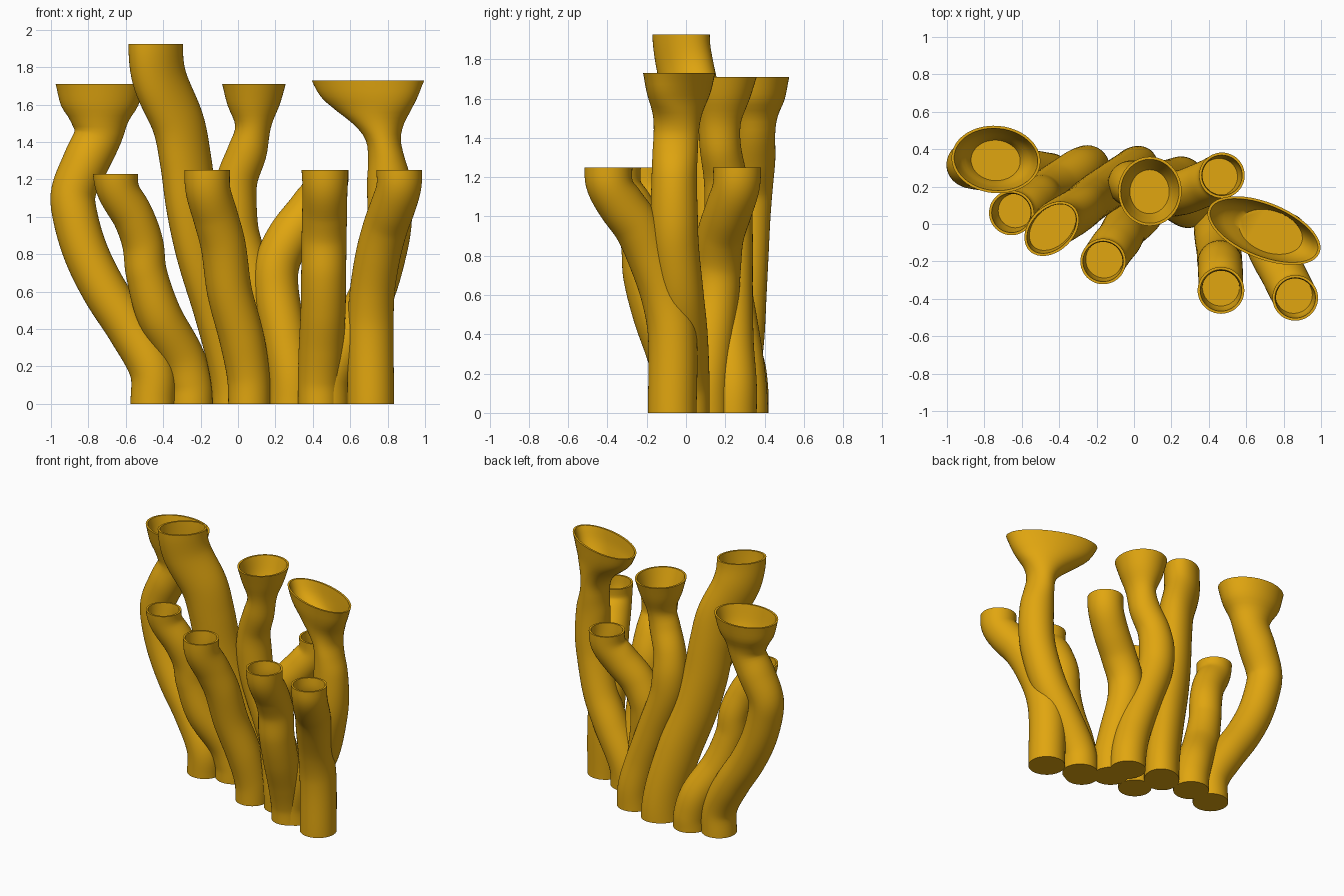
import bpy, bmesh, math
from mathutils import Vector, Quaternion

mat = bpy.data.materials.new("golden_ochre")
mat.diffuse_color = (0.75, 0.38, 0.005, 1)
SIDES, STEPS, WALL = 48, 60, 0.014


def interpolate(pts, z):
    """Smooth interpolation of (z, x, y, rx, ry) control points over height."""
    n = len(pts)

    def slope(i, k):
        a, b = pts[max(i - 1, 0)], pts[min(i + 1, n - 1)]
        if i in (0, n - 1) and k < 3:
            return 0.0
        return (b[k] - a[k]) / (b[0] - a[0])

    i = 0
    while i < n - 2 and z > pts[i + 1][0]:
        i += 1
    h = pts[i + 1][0] - pts[i][0]
    t = min(max((z - pts[i][0]) / h, 0), 1)
    out = []
    for k in range(1, 5):
        out.append((2*t**3 - 3*t*t + 1) * pts[i][k] + (t**3 - 2*t*t + t) * h * slope(i, k)
                   + (3*t*t - 2*t**3) * pts[i + 1][k] + (t**3 - t*t) * h * slope(i + 1, k))
    return out


def tube(name, path, r=0.12, depth=0.14, turn=0.0, flat=0.0, twist=True):
    """Winding stem with a flat foot and a hollow cup; rings in the top 'flat' stay level."""
    pts = []
    for p in path:
        rx = p[3] if len(p) > 3 else r
        pts.append((p[0], p[1], p[2], rx, p[4] if len(p) > 4 else rx))
    top = pts[-1][0]
    bm = bmesh.new()

    def ring(z, inset=0.0):
        x, y, rx, ry = interpolate(pts, z)
        a, b = interpolate(pts, max(z - 0.02, 0)), interpolate(pts, min(z + 0.02, top))
        tangent = Vector((b[0] - a[0], b[1] - a[1], 0.04)).normalized()
        q = Vector((0, 0, 1)).rotation_difference(tangent)
        level = min(1, z / 0.15, max(0, top - flat - z) / 0.2)
        q = Quaternion().slerp(q, level)
        f = turn * (min(1, max(0, (z - top + 0.4) / 0.25)) if twist else 1)
        if inset and not flat:      # plain cups are bored nearly straight down
            x, y = (x + pts[-1][1]) / 2, (y + pts[-1][2]) / 2
            q = Quaternion()
            inset += 0.05 * (top - z)
        vs = []
        for i in range(SIDES):
            ang = 2 * math.pi * i / SIDES
            u, v = (rx - inset) * math.cos(ang), (ry - inset) * math.sin(ang)
            p = Vector((u*math.cos(f) - v*math.sin(f), u*math.sin(f) + v*math.cos(f), 0))
            vs.append(bm.verts.new(Vector((x, y, z)) + q @ p))
        return vs

    rings = [ring(top * i / STEPS) for i in range(STEPS + 1)]
    rings += [ring(top - depth * i / 8, WALL) for i in range(9)]
    for a, b in zip(rings, rings[1:]):
        for i in range(SIDES):
            j = (i + 1) % SIDES
            bm.faces.new((a[i], a[j], b[j], b[i]))
    bm.faces.new(rings[0][::-1])
    bm.faces.new(rings[-1])
    me = bpy.data.meshes.new(name)
    bm.to_mesh(me)
    bm.free()
    me.materials.append(mat)
    ob = bpy.data.objects.new(name, me)
    bpy.context.collection.objects.link(ob)
    bpy.ops.object.select_all(action='DESELECT')
    ob.select_set(True)
    bpy.context.view_layer.objects.active = ob
    bpy.ops.object.shade_smooth_by_angle(angle=math.radians(40))


# Stems with flared cups: (z, x, y, rx, ry)
tube("flared_stem_left", [
    (0, -.455, .26), (.18, -.46, .26), (.4, -.58, .28), (.6, -.71, .29), (.8, -.81, .30),
    (1.0, -.87, .31), (1.13, -.88, .32), (1.3, -.81, .33, .125), (1.44, -.745, .34, .13, .115),
    (1.52, -.74, .34, .16, .13), (1.59, -.74, .345, .205, .155),
    (1.71, -.738, .345, .238, .18)], depth=.22, flat=.15, turn=math.radians(-5))
tube("flared_stem_middle", [
    (0, .255, .24), (.15, .245, .24), (.35, .19, .225), (.6, .10, .22), (.88, .0, .22),
    (1.05, -.02, .215), (1.2, -.005, .20, .11), (1.35, .05, .175, .105),
    (1.48, .08, .17, .095, .11),
    (1.6, .083, .175, .14, .15), (1.71, .085, .175, .17, .185)], depth=.16, flat=.12)
tube("flared_stem_right", [
    (0, .475, .0), (.15, .49, .0), (.4, .62, -.01), (.6, .72, -.03), (.85, .79, -.055),
    (1.0, .81, -.06), (1.2, .805, -.06, .115), (1.33, .79, -.055, .095, .115),
    (1.42, .775, -.05, .095, .115), (1.5, .75, -.045, .14, .12), (1.58, .72, -.04, .22, .13),
    (1.64, .702, -.037, .273, .14), (1.73, .695, -.035, .32, .15)],
    depth=.18, turn=math.radians(-22), flat=.28)

# Tall stem, oval in section with its long axis on the diagonal
tube("tall_stem", [
    (0, -.005, .285, .145, .118), (.2, -.025, .27, .147, .118), (.5, -.1, .22, .152, .118),
    (.8, -.19, .16, .155, .118), (1.05, -.245, .12, .155, .118), (1.3, -.28, .09, .155, .118),
    (1.5, -.32, .06, .158, .118), (1.74, -.42, .0, .165, .12), (1.925, -.44, -.025, .168, .12)],
    turn=math.radians(45), twist=False)

# Short plain stems
tube("short_stem_left", [
    (0, -.25, .30), (.1, -.255, .30), (.25, -.30, .28), (.47, -.42, .20), (.7, -.49, .16, .11),
    (.86, -.51, .145, .11), (1.0, -.56, .11, .11), (1.14, -.64, .07, .115),
    (1.23, -.655, .06, .12)])
tube("short_stem_front_left", [
    (0, .06, .08, .112), (.15, .055, .075, .114), (.35, .02, .04), (.6, -.045, -.02),
    (.85, -.08, -.08), (1.0, -.12, -.13), (1.14, -.16, -.19), (1.25, -.165, -.2, .122)])
tube("short_stem_back", [
    (0, .29, .10), (.15, .285, .10), (.35, .25, .12), (.6, .205, .15), (.75, .21, .16),
    (.9, .28, .175), (1.04, .39, .22), (1.15, .46, .255), (1.25, .47, .26, .122)])
tube("short_stem_front", [
    (0, .435, -.03, .113), (.12, .435, -.035, .115), (.3, .445, -.08), (.5, .455, -.15),
    (.7, .458, -.20), (.88, .46, -.215), (1.02, .463, -.27), (1.15, .465, -.345),
    (1.25, .465, -.355, .125)])
tube("short_stem_right", [
    (0, .71, -.07, .124), (.4, .708, -.07, .124), (.6, .718, -.11), (.8, .75, -.18),
    (.95, .79, -.25), (1.06, .83, -.33), (1.16, .86, -.388), (1.25, .862, -.395, .122)])
